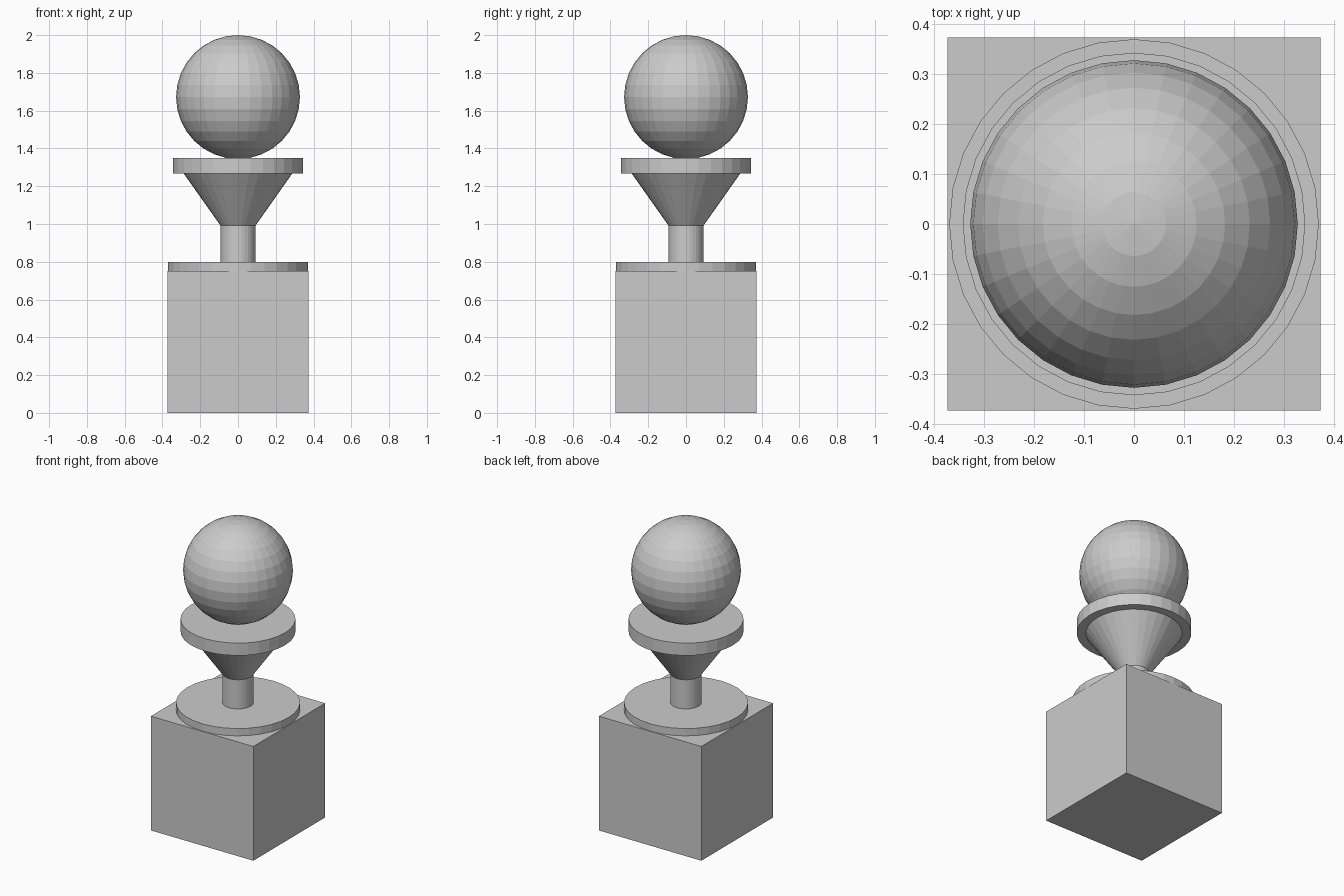
import bpy

if "Cube" in bpy.data.objects:
    bpy.data.objects.remove(bpy.data.objects["Cube"])

# One plain grey for the whole piece
grey = bpy.data.materials.new("stone_grey")
grey.diffuse_color = (0.6, 0.6, 0.6, 1)
grey.use_nodes = True
grey.node_tree.nodes["Principled BSDF"].inputs["Base Color"].default_value = grey.diffuse_color


def finish(name):
    ob = bpy.context.object
    ob.name = name
    ob.data.materials.append(grey)
    return ob


def turned(name, r_low, r_high, z_low, z_high, sides=32):
    """Faceted round part between two heights."""
    bpy.ops.mesh.primitive_cone_add(
        vertices=sides, radius1=r_low, radius2=r_high,
        depth=z_high - z_low, location=(0, 0, (z_low + z_high) / 2))
    return finish(name)


# Square pedestal
bpy.ops.mesh.primitive_cube_add(size=1, location=(0, 0, 0.376))
finish("pedestal").scale = (0.746, 0.746, 0.752)

# Base disc, neck, flared cup and rim
turned("base_disc", 0.37, 0.37, 0.752, 0.80)
turned("neck", 0.093, 0.093, 0.80, 0.992)
turned("flared_cup", 0.093, 0.288, 0.992, 1.268)
turned("rim_disc", 0.343, 0.343, 1.268, 1.35)

# Ball resting on the rim
bpy.ops.mesh.primitive_uv_sphere_add(
    segments=32, ring_count=16, radius=0.328, location=(0, 0, 1.672))
finish("ball")
